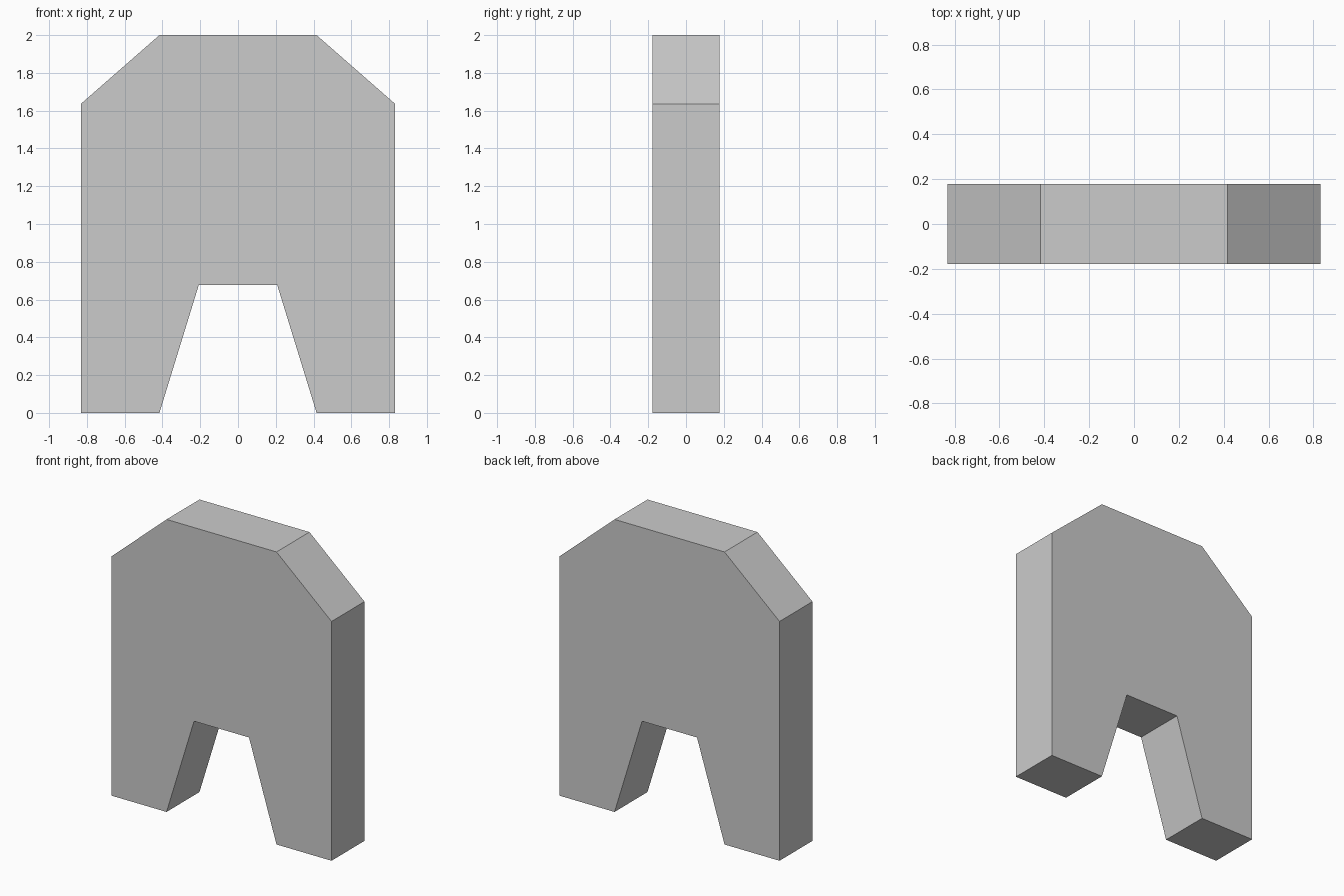
import bpy
import bmesh

if "Cube" in bpy.data.objects:
    bpy.data.objects.remove(bpy.data.objects["Cube"])

DEPTH = 0.356

# Right half of the front outline (x, z), from the top down to the notch
half = [(0.416, 2.0), (0.832, 1.636), (0.832, 0.0), (0.416, 0.0), (0.208, 0.676)]
outline = half + [(-x, z) for x, z in reversed(half)]

# Notched slab: front profile extruded through its thickness
bm = bmesh.new()
face = bm.faces.new([bm.verts.new((x, -DEPTH / 2, z)) for x, z in outline])
extruded = bmesh.ops.extrude_face_region(bm, geom=[face], use_keep_orig=True)
back = [v for v in extruded["geom"] if isinstance(v, bmesh.types.BMVert)]
bmesh.ops.translate(bm, verts=back, vec=(0, DEPTH, 0))
bmesh.ops.recalc_face_normals(bm, faces=bm.faces)

mesh = bpy.data.meshes.new("notched_slab")
bm.to_mesh(mesh)
bm.free()
slab = bpy.data.objects.new("notched_slab", mesh)
bpy.context.collection.objects.link(slab)
